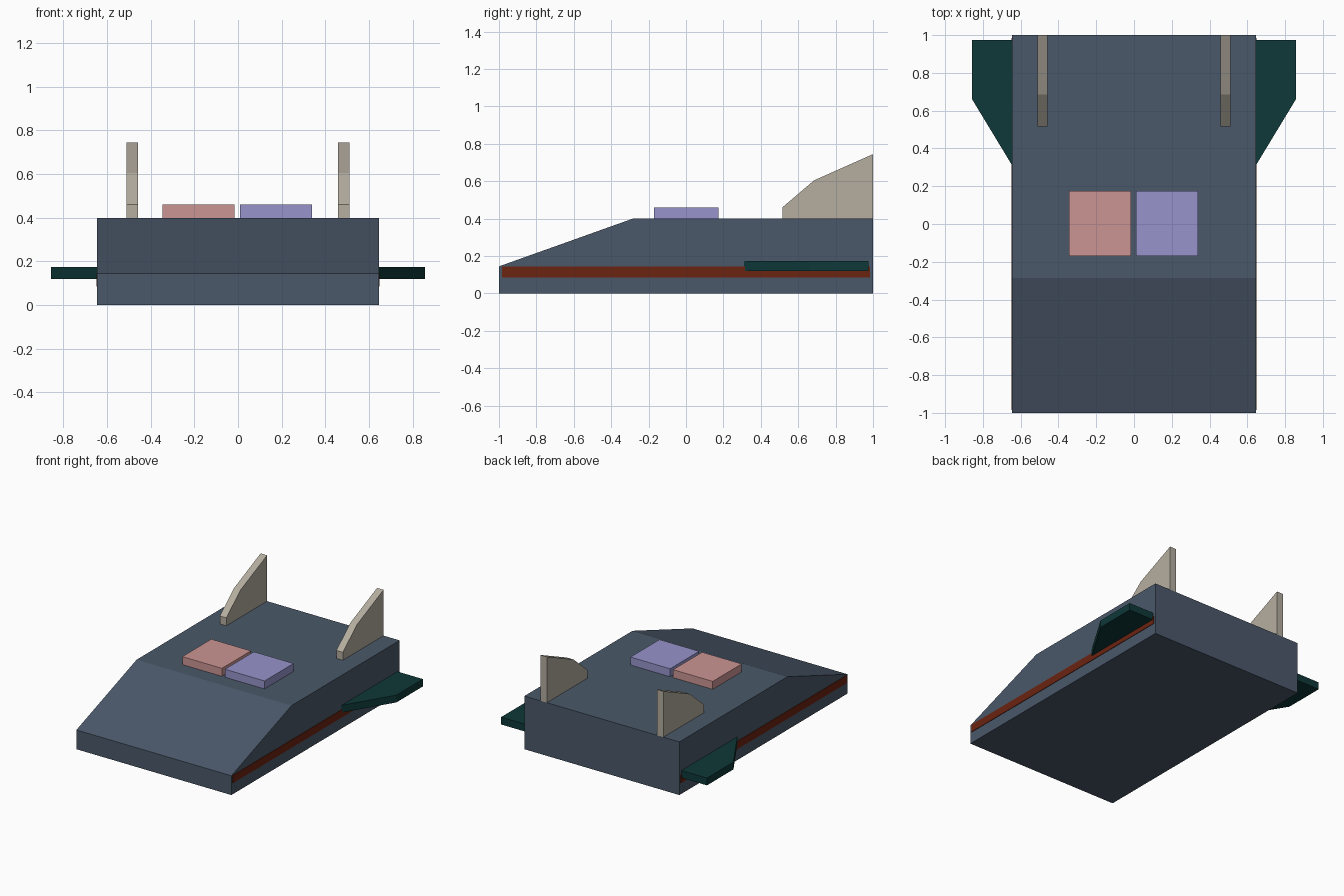
import bpy, bmesh
from mathutils import Vector

if "Cube" in bpy.data.objects:
    bpy.data.objects.remove(bpy.data.objects["Cube"], do_unlink=True)


def material(name, rgb):
    mat = bpy.data.materials.new(name)
    mat.use_nodes = True
    mat.diffuse_color = (*rgb, 1)
    mat.node_tree.nodes["Principled BSDF"].inputs["Base Color"].default_value = (*rgb, 1)
    return mat


def prism(name, outline, direction, mat):
    """Extrude a flat outline of 3D points along a direction."""
    bm = bmesh.new()
    face = bm.faces.new([bm.verts.new(p) for p in outline])
    extruded = bmesh.ops.extrude_face_region(bm, geom=[face])["geom"]
    verts = [v for v in extruded if isinstance(v, bmesh.types.BMVert)]
    bmesh.ops.translate(bm, verts=verts, vec=Vector(direction))
    bmesh.ops.recalc_face_normals(bm, faces=bm.faces)
    mesh = bpy.data.meshes.new(name)
    bm.to_mesh(mesh)
    bm.free()
    mesh.materials.append(mat)
    obj = bpy.data.objects.new(name, mesh)
    bpy.context.collection.objects.link(obj)
    return obj


def side_prism(name, profile, x0, x1, mat):
    """Extrude a (y, z) side profile from x0 to x1."""
    return prism(name, [(x0, y, z) for y, z in profile], (x1 - x0, 0, 0), mat)


def box_profile(y0, y1, z0, z1):
    return [(y0, z0), (y1, z0), (y1, z1), (y0, z1)]


slate = material("slate blue", (0.069, 0.098, 0.144))
rust = material("rust red", (0.147, 0.017, 0.005))
teal = material("dark teal", (0.0045, 0.04, 0.04))
beige = material("warm beige", (0.46, 0.42, 0.35))
pink = material("dusty pink", (0.60, 0.30, 0.295))
violet = material("soft violet", (0.31, 0.295, 0.60))

HALF = 0.645
DECK = 0.4

# Wedge-nosed hull
side_prism("hull", [(-1, 0), (1, 0), (1, DECK), (-0.285, DECK), (-1, 0.145)],
           -HALF, HALF, slate)

# Deck pads
pad = box_profile(-0.17, 0.175, DECK, 0.46)
side_prism("right_pad", pad, -0.345, -0.015, pink)
side_prism("left_pad", pad, 0.01, 0.34, violet)

# Paired side stripes, wings and tail fins
fin = [(0.515, DECK), (1, DECK), (1, 0.745), (0.685, 0.605), (0.515, 0.46)]
wing = [(HALF, 0.31), (0.857, 0.66), (0.857, 0.975), (HALF, 0.975)]
for side, s in (("left", 1), ("right", -1)):
    side_prism(side + "_stripe", box_profile(-0.985, 0.985, 0.085, 0.143),
               s * HALF, s * (HALF + 0.004), rust)
    prism(side + "_wing", [(s * x, y, 0.12) for x, y in wing], (0, 0, 0.055), teal)
    side_prism(side + "_fin", fin, s * 0.458, s * 0.512, beige)
